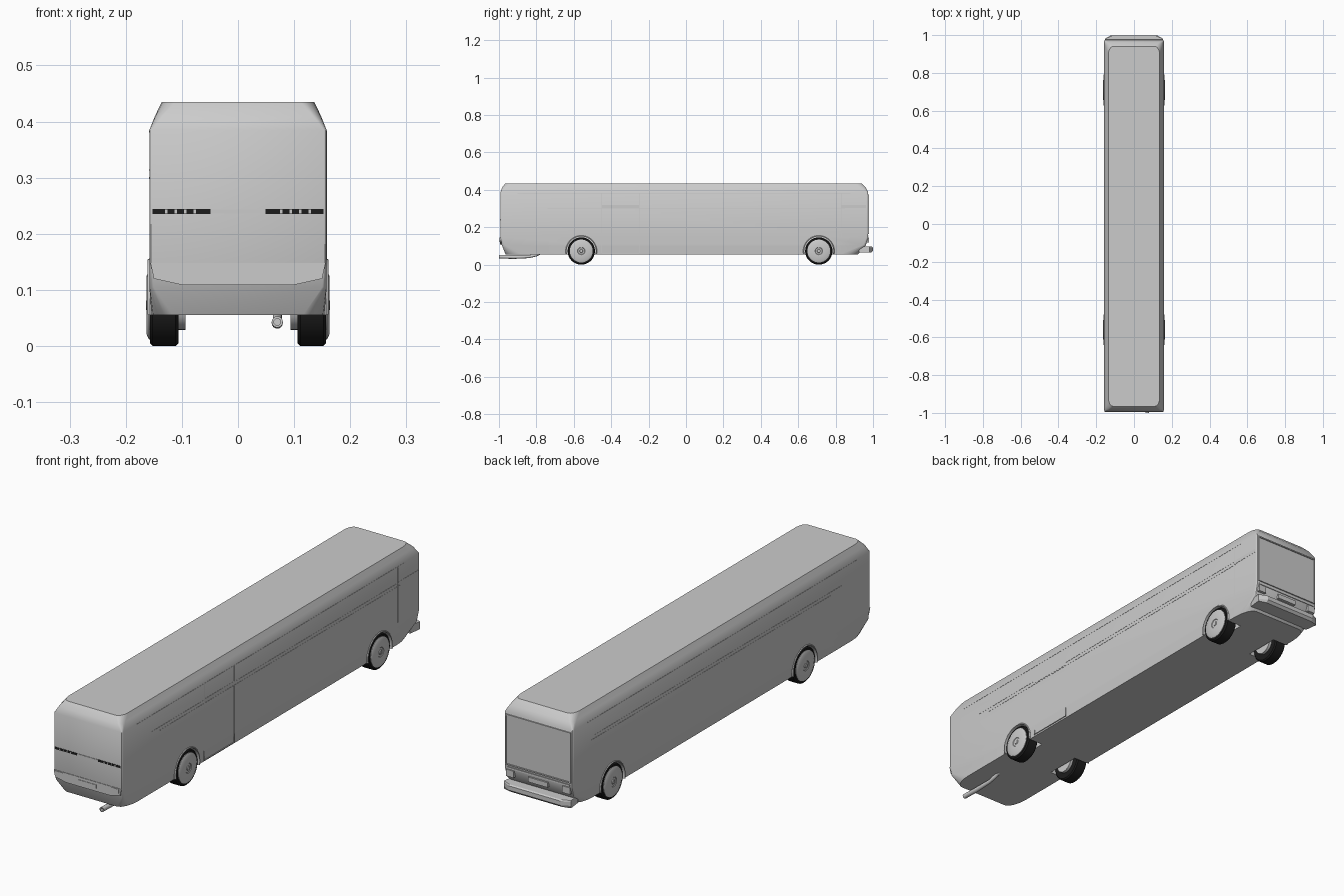
import bpy, bmesh, math
from mathutils import Vector

if "Cube" in bpy.data.objects:
    bpy.data.objects.remove(bpy.data.objects["Cube"])

black = bpy.data.materials.new("black_rubber")
black.diffuse_color = (0.012, 0.012, 0.012, 1)
black.use_nodes = True
black.node_tree.nodes["Principled BSDF"].inputs["Base Color"].default_value = black.diffuse_color
BODY_X, FRONT, REAR = 0.158, -0.992, 0.974
AXLES = (-0.56, 0.71)
WHEEL_R = 0.073


def finish(bm, name, mat=None, smooth=None):
    bmesh.ops.recalc_face_normals(bm, faces=bm.faces)
    me = bpy.data.meshes.new(name)
    bm.to_mesh(me)
    bm.free()
    ob = bpy.data.objects.new(name, me)
    bpy.context.collection.objects.link(ob)
    if mat:
        me.materials.append(mat)
    if smooth:
        shade(ob, smooth)
    return ob


def select(ob):
    bpy.ops.object.select_all(action='DESELECT')
    ob.select_set(True)
    bpy.context.view_layer.objects.active = ob


def shade(ob, degrees):
    select(ob)
    bpy.ops.object.shade_smooth_by_angle(angle=math.radians(degrees))


def box(name, x, y, z, mat=None):
    bm = bmesh.new()
    bmesh.ops.create_cube(bm, size=1)
    for v in bm.verts:
        v.co = [lo + (c + 0.5) * (hi - lo) for c, (lo, hi) in zip(v.co, (x, y, z))]
    return finish(bm, name, mat)


def loft(name, rings, mat=None, smooth=None, closed=False):
    """Skin a list of equal-length point rings, capping the ends."""
    bm = bmesh.new()
    rows = [[bm.verts.new(p) for p in r] for r in rings]
    n = len(rows[0])
    pairs = list(zip(rows, rows[1:])) + ([(rows[-1], rows[0])] if closed else [])
    for a, b in pairs:
        for i in range(n):
            j = (i + 1) % n
            bm.faces.new((a[i], a[j], b[j], b[i]))
    if not closed:
        bm.faces.new(rows[0])
        bm.faces.new(rows[-1])
    return finish(bm, name, mat, smooth)


def turned(name, profile, y, mat=None, n=36):
    """Solid turned about a wheel axle; profile holds (x, radius)."""
    rings = [[(x, y + r * math.cos(2 * math.pi * i / n), WHEEL_R + r * math.sin(2 * math.pi * i / n))
              for i in range(n)] for x, r in profile]
    return loft(name, rings, mat, 35)


def body_ring(z, hx, yf, yr, cx, cy, seg=4):
    """Rounded rectangle at height z, corner radii cx and cy."""
    pts = []
    for k, (sx, y, sy) in enumerate(((1, yr, 1), (-1, yr, 1), (-1, yf, -1), (1, yf, -1))):
        for i in range(seg + 1):
            a = math.pi / 2 * (k + i / seg)
            pts.append((sx * (hx - cx) + cx * math.cos(a), y - sy * cy + cy * math.sin(a), z))
    return pts


# Body shell: tapered bumper corners below, sloped roof above
body = loft("body_shell", [body_ring(*r) for r in (
    (0.055, 0.154, -0.965, 0.920, 0.038, 0.09),
    (0.105, 0.158, -0.985, 0.962, 0.008, 0.015),
    (0.148, 0.158, FRONT, REAR, 0.005, 0.010),
    (0.385, 0.158, FRONT, REAR, 0.005, 0.010),
    (0.412, 0.147, -0.984, 0.962, 0.015, 0.030),
    (0.435, 0.136, -0.965, 0.940, 0.025, 0.045))])

# Wheel arch recesses
for s in (-1, 1):
    for y in AXLES:
        cutter = turned("arch_cutter", [(s * 0.088, 0.079), (s * 0.2, 0.079)], y)
        cutter.hide_render = True
        cutter.hide_set(True)
        mod = body.modifiers.new("arch", 'BOOLEAN')
        mod.object, mod.operation, mod.solver = cutter, 'DIFFERENCE', 'EXACT'
        select(body)
        bpy.ops.object.modifier_apply(modifier=mod.name)
shade(body, 30)

# Wheels, covers, brake drums and arch lips
for side, s in (("right", 1), ("left", -1)):
    for end, y in zip(("front", "rear"), AXLES):
        tag = f"{end}_{side}"
        turned(tag + "_tyre", [(s * x, r) for x, r in (
            (0.106, 0.055), (0.106, 0.068), (0.111, WHEEL_R), (0.152, WHEEL_R),
            (0.157, 0.068), (0.157, 0.055))], y, black)
        turned(tag + "_wheel_cover", [(s * x, r) for x, r in (
            (0.150, 0.061), (0.159, 0.061), (0.163, 0.052), (0.163, 0.020),
            (0.161, 0.018), (0.161, 0.010), (0.164, 0.008))], y)
        turned(tag + "_brake_drum", [(s * 0.094, 0.044), (s * 0.108, 0.044)], y)
        lip = []
        for i in range(25):
            a = math.radians(-12 + 204 * i / 24)
            lip.append([(s * x, y + r * math.cos(a), WHEEL_R + r * math.sin(a))
                        for x, r in ((0.150, 0.078), (0.161, 0.078), (0.161, 0.081), (0.157, 0.084), (0.150, 0.084))])
        loft(tag + "_arch_lip", lip, smooth=35)


def side_bar(name, s, y, z):
    box(name, sorted((s * 0.156, s * 0.1588)), y, z)


# Trim lines along both sides
for side, s in (("right", 1), ("left", -1)):
    side_bar(side + "_waist_line", s, (-0.74, 0.85), (0.298, 0.301))
    side_bar(side + "_upper_line", s, (-0.80, 0.83), (0.313, 0.315))
    side_bar(side + "_gutter", s, (-0.90, 0.88), (0.381, 0.384))

# Doors on the right side
for y in (-0.45, -0.25, 0.83):
    side_bar("door_seam", 1, (y - 0.0015, y + 0.0015), (0.062 if y < 0 else 0.15, 0.384))
side_bar("door_sill", 1, (-0.45, -0.25), (0.060, 0.063))
for y in ((-0.45, -0.25), (0.83, 0.962)):
    side_bar("door_rail", 1, y, (0.302, 0.318))


def end_panel(name, pts, y0, y1, mat=None):
    """Flat panel on the front or rear, outline in x and z."""
    return loft(name, [[(x, y, z) for x, z in pts] for y in (y0, y1)], mat)


# Front panel, slot, lights and plate
end_panel("front_bumper", [(-0.156, 0.148), (0.156, 0.148), (0.150, 0.120), (0.100, 0.109),
                           (-0.100, 0.109), (-0.150, 0.120)], -0.980, -0.994)
box("front_plate", (-0.042, 0.042), (-0.996, -0.98), (0.122, 0.137))
box("front_centre_trim", (-0.048, 0.048), (-0.994, -0.985), (0.236, 0.243))
for side, s in (("right", 1), ("left", -1)):
    end_panel(side + "_headlight", [(s * x, z) for x, z in (
        (0.112, 0.121), (0.146, 0.129), (0.146, 0.146), (0.112, 0.146))], -0.985, -0.996)
    box(side + "_front_slot", sorted((s * 0.049, s * 0.152)), (-0.9935, -0.985), (0.235, 0.244), black)
    for i in range(4):
        x = s * (0.077 + 0.017 * i)
        box(side + "_slot_rib", (x - 0.002, x + 0.002), (-0.995, -0.985), (0.236, 0.243))

# Rear window panel with frame, light strip and lamps
box("rear_window", (-0.146, 0.146), (0.965, 0.976), (0.170, 0.370))
for z in (0.165, 0.371):
    box("rear_frame_rail", (-0.151, 0.151), (0.965, 0.979), (z, z + 0.005))
for s in (-1, 1):
    box("rear_frame_post", sorted((s * 0.146, s * 0.151)), (0.965, 0.979), (0.165, 0.376))
    box("tail_lamp", sorted((s * 0.112, s * 0.148)), (0.955, 0.978), (0.118, 0.146))
box("rear_light_strip", (-0.146, 0.146), (0.965, 0.977), (0.150, 0.157))
box("rear_plate", (-0.045, 0.045), (0.955, 0.978), (0.120, 0.140))

# Rear bumper, narrowing outwards
loft("rear_bumper", [[(-0.148, 0.925, z), (0.148, 0.925, z), (0.155, 0.980, z),
                      (0.120, y, z), (-0.120, y, z), (-0.155, 0.980, z)]
                     for z, y in ((0.064, 0.990), (0.074, 1.0), (0.092, 1.0), (0.096, 0.994))])

# Exhaust pipe at the front, bent up into the floor
path = [Vector(p) for p in ((0.07, -1.0, 0.043), (0.07, -0.92, 0.041),
                            (0.07, -0.84, 0.043), (0.07, -0.80, 0.052), (0.07, -0.77, 0.066))]


def pipe_ring(p, r):
    return [(p.x + r * math.cos(a), p.y, p.z + r * math.sin(a))
            for a in (2 * math.pi * i / 16 for i in range(16))]


loft("exhaust_pipe", [pipe_ring(path[0] + Vector((0, 0.02, 0)), 0.006), pipe_ring(path[0], 0.006)]
     + [pipe_ring(p, r) for p, r in zip(path, (0.010, 0.010, 0.008, 0.008, 0.008))], smooth=35)
